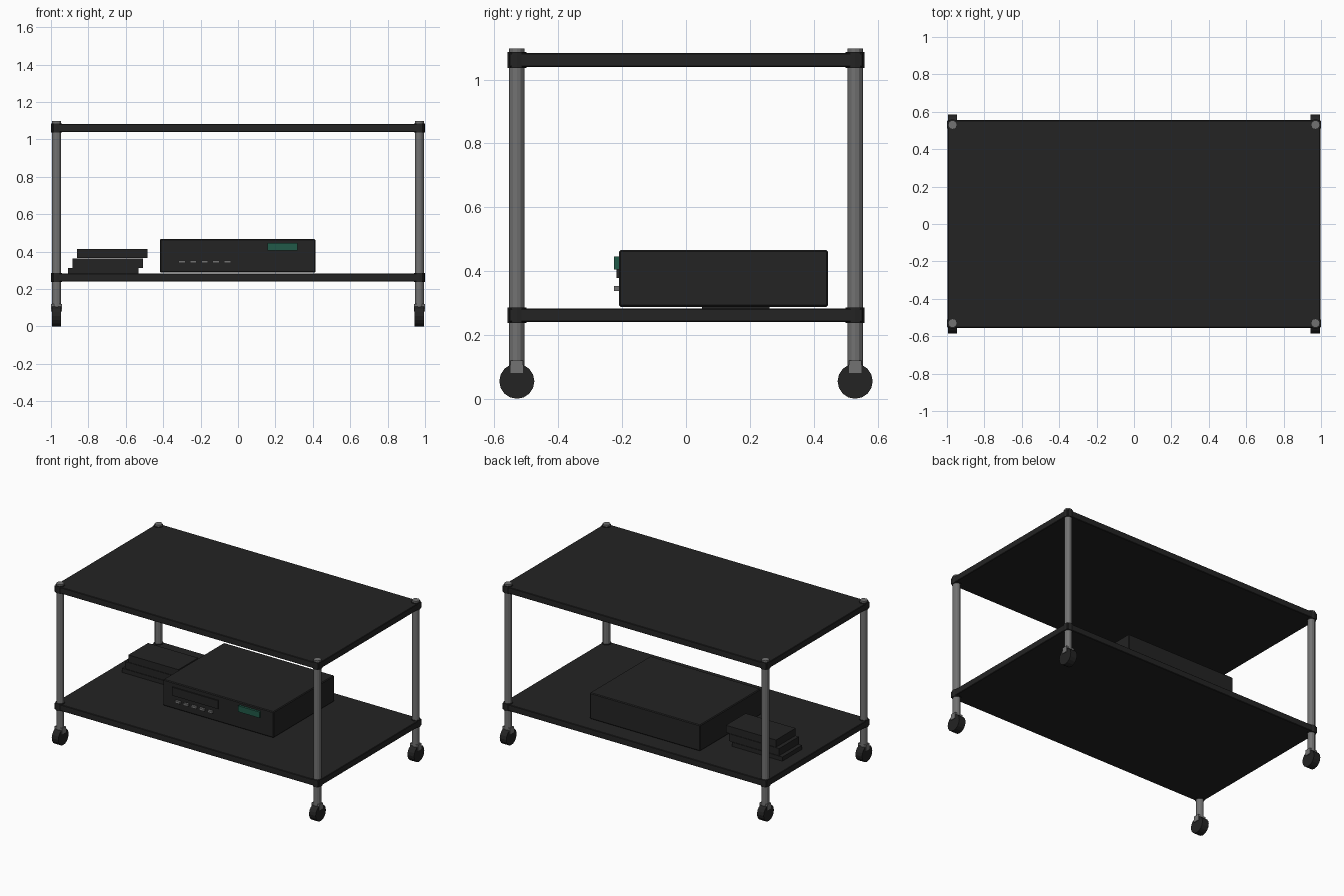
import bpy, math

if "Cube" in bpy.data.objects:
    bpy.data.objects.remove(bpy.data.objects["Cube"])


def material(name, rgb):
    m = bpy.data.materials.new(name)
    m.diffuse_color = (*rgb, 1)
    m.use_nodes = True
    m.node_tree.nodes["Principled BSDF"].inputs["Base Color"].default_value = m.diffuse_color
    return m


BLACK = material("charcoal black", (0.017, 0.017, 0.017))
GREY = material("metal grey", (0.17, 0.17, 0.17))
GREEN = material("display green", (0.015, 0.1, 0.065))


def box(name, x, y, z, mat, bevel=0):
    """Box from (min, max) ranges on each axis."""
    bpy.ops.mesh.primitive_cube_add(size=1, location=[(a + b) / 2 for a, b in (x, y, z)])
    o = bpy.context.object
    o.name = name
    o.scale = [b - a for a, b in (x, y, z)]
    bpy.ops.object.transform_apply(location=False, rotation=False, scale=True)
    o.data.materials.append(mat)
    if bevel:
        m = o.modifiers.new("bevel", 'BEVEL')
        m.width = bevel
        m.segments = 1
    return o


def rod(name, x, y, z, r, mat, sides=12):
    """Upright cylinder between two heights."""
    bpy.ops.mesh.primitive_cylinder_add(vertices=sides, radius=r, depth=z[1] - z[0],
                                        location=(x, y, sum(z) / 2))
    o = bpy.context.object
    o.name = name
    o.data.materials.append(mat)
    return o


# Shelves
SHELVES = {"lower": (0.24, 0.283), "top": (1.04, 1.083)}
for level, z in SHELVES.items():
    box(level + "_shelf", (-0.996, 0.996), (-0.555, 0.555), z, BLACK, 0.003)

# Corner posts with shelf collars and casters
for sx, side in ((-1, "left"), (1, "right")):
    for sy, end in ((-1, "front"), (1, "back")):
        x, y, tag = 0.97 * sx, 0.53 * sy, f"{end}_{side}"
        rod(tag + "_post", x, y, (0.09, 1.097), 0.024, GREY)
        for level, z in SHELVES.items():
            rod(f"{tag}_{level}_collar", x, y, (z[0] - 0.003, z[1] + 0.003), 0.03, BLACK)
        box(tag + "_caster_fork", (x - 0.029, x + 0.029), (y - 0.02, y + 0.02), (0.08, 0.12), GREY)
        bpy.ops.mesh.primitive_cylinder_add(vertices=16, radius=0.055, depth=0.05,
                                            location=(x, y, 0.055),
                                            rotation=(0, math.pi / 2, 0))
        wheel = bpy.context.object
        wheel.name = tag + "_wheel"
        wheel.data.materials.append(BLACK)

# Disc player: case, tray, buttons and display
box("player_case", (-0.418, 0.415), (-0.21, 0.445), (0.288, 0.466), BLACK, 0.005)
box("player_tray", (-0.345, 0.0), (-0.217, -0.205), (0.378, 0.435), BLACK)
for i in range(5):
    x = -0.3 + i * 0.061
    box(f"player_button_{i + 1}", (x - 0.018, x + 0.018), (-0.225, -0.205), (0.338, 0.353), GREY)
box("player_display", (0.158, 0.318), (-0.225, -0.205), (0.405, 0.446), GREEN)

# Stack of cases, each shifted to the right, the lowest set into the shelf
for i in range(3):
    x = -0.91 + 0.024 * i
    z = 0.262 + 0.0515 * i
    box(f"stacked_case_{i + 1}", (x, x + 0.378), (0.05, 0.262), (z, z + 0.0495), BLACK)
